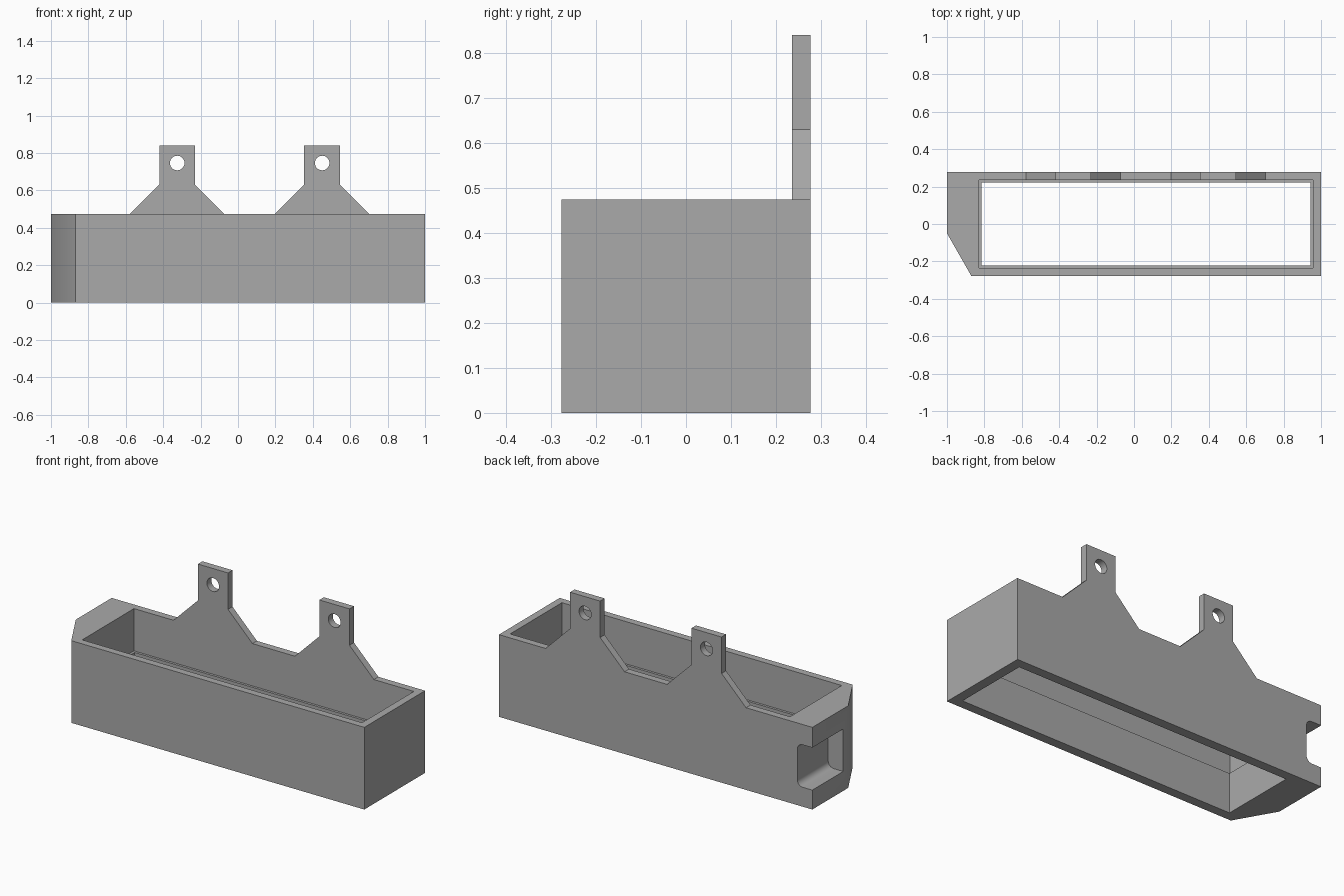
import bpy, bmesh, math
from mathutils import Vector

if "Cube" in bpy.data.objects:
    bpy.data.objects.remove(bpy.data.objects["Cube"], do_unlink=True)

grey = bpy.data.materials.new("plain_grey")
grey.use_nodes = True
grey.diffuse_color = (0.4, 0.4, 0.4, 1)
grey.node_tree.nodes["Principled BSDF"].inputs["Base Color"].default_value = (0.4, 0.4, 0.4, 1)


def prism(name, profile, axis, low, high):
    """Extrude a 2D outline along z (outline in x, y) or y (outline in x, z)."""
    bm = bmesh.new()
    place = (lambda u, v: (u, v, low)) if axis == "z" else (lambda u, v: (u, low, v))
    face = bm.faces.new([bm.verts.new(place(u, v)) for u, v in profile])
    grown = bmesh.ops.extrude_face_region(bm, geom=[face])
    offset = Vector((0, 0, high - low)) if axis == "z" else Vector((0, high - low, 0))
    bmesh.ops.translate(bm, vec=offset, verts=[g for g in grown["geom"] if isinstance(g, bmesh.types.BMVert)])
    bmesh.ops.recalc_face_normals(bm, faces=bm.faces)
    mesh = bpy.data.meshes.new(name)
    bm.to_mesh(mesh)
    bm.free()
    mesh.materials.append(grey)
    obj = bpy.data.objects.new(name, mesh)
    bpy.context.collection.objects.link(obj)
    return obj


def combine(target, tool, operation):
    mod = target.modifiers.new(operation, "BOOLEAN")
    mod.operation, mod.object, mod.solver = operation, tool, "EXACT"
    bpy.context.view_layer.objects.active = target
    bpy.ops.object.modifier_apply(modifier=mod.name)
    bpy.data.objects.remove(tool, do_unlink=True)


def rectangle(x0, x1, y0, y1):
    return [(x0, y0), (x1, y0), (x1, y1), (x0, y1)]


def arc(cx, cz, radius, start, end, steps):
    angles = [math.radians(start + (end - start) * i / steps) for i in range(steps + 1)]
    return [(cx + radius * math.cos(a), cz + radius * math.sin(a)) for a in angles]


HALF_DEPTH, WALL_Y, HEIGHT, LEDGE = 0.277, 0.236, 0.474, 0.23

# Open box with one clipped front corner
body = prism("box_body", [(-0.87, -HALF_DEPTH), (1, -HALF_DEPTH), (1, HALF_DEPTH),
                          (-1, HALF_DEPTH), (-1, -0.05)], "z", 0, HEIGHT)

# Through cavity, wider above the inner ledge
combine(body, prism("lower_cutter", rectangle(-0.815, 0.943, -0.222, 0.222), "z", -0.1, 0.6), "DIFFERENCE")
combine(body, prism("upper_cutter", rectangle(-0.829, 0.957, -WALL_Y, WALL_Y), "z", LEDGE, 0.6), "DIFFERENCE")

# Side notch with rounded inner edges
r, inner, low, high = 0.035, -0.904, 0.112, 0.357
notch = ([(-1.1, low)] + arc(inner - r, low + r, r, -90, 0, 8)
         + arc(inner - r, high - r, r, 0, 90, 8) + [(-1.1, high)])
combine(body, prism("notch_cutter", notch, "y", -0.005, 0.4), "DIFFERENCE")

# Hanging tabs with flared feet and a round hole
for cx in (-0.325, 0.45):
    half = [(0.252, HEIGHT), (0.096, 0.63), (0.096, 0.84)]
    outline = [(cx + u, v) for u, v in half] + [(cx - u, v) for u, v in reversed(half)]
    tab = prism("hanging_tab", outline, "y", WALL_Y, HALF_DEPTH)
    hole = arc(cx, 0.746, 0.039, 0, 348.75, 31)
    combine(tab, prism("hole_cutter", hole, "y", 0.1, 0.4), "DIFFERENCE")
    combine(body, tab, "UNION")

# Smooth only the rounded surfaces
bpy.ops.object.select_all(action="DESELECT")
body.select_set(True)
bpy.context.view_layer.objects.active = body
bpy.ops.object.shade_smooth_by_angle(angle=math.radians(30))
